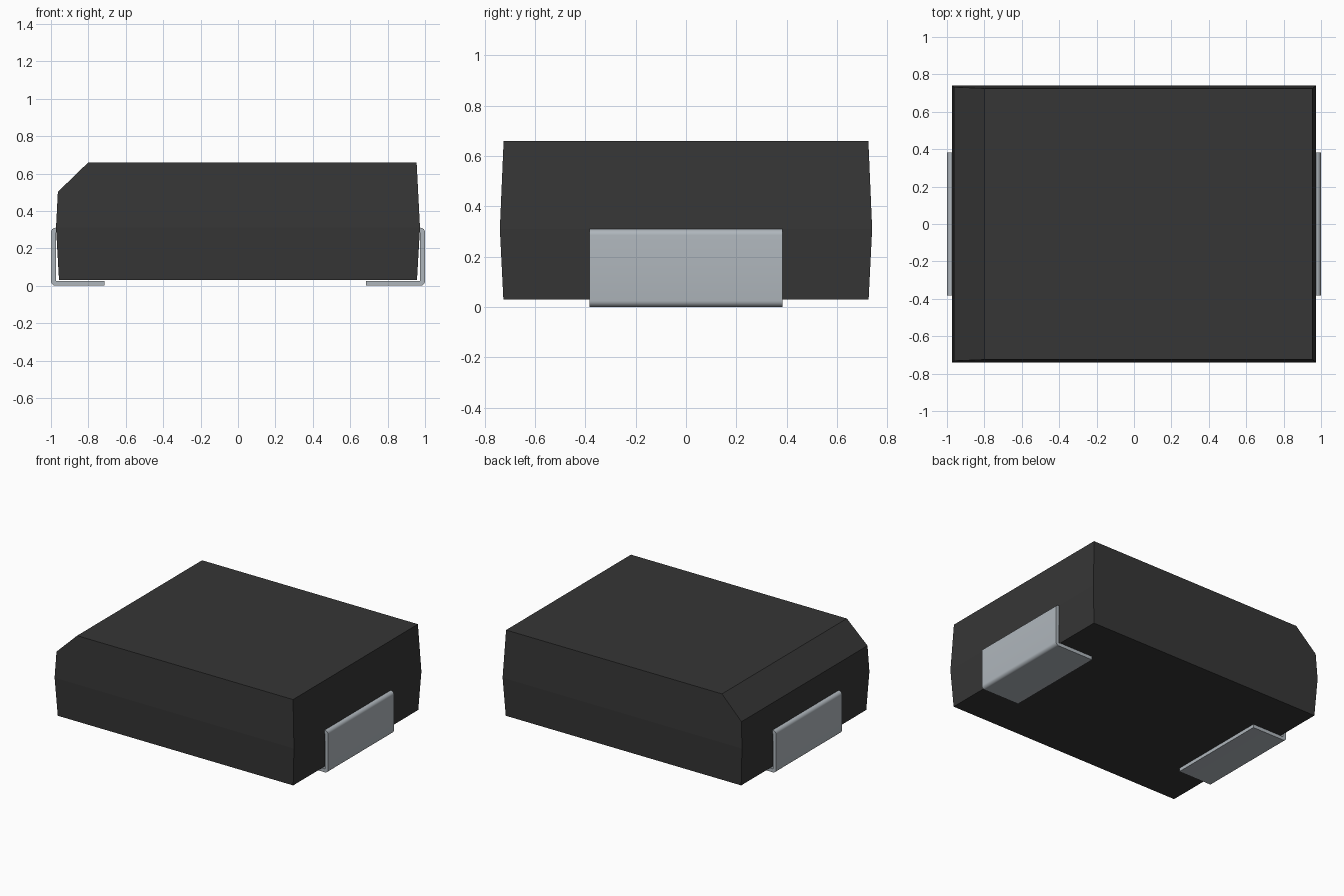
import bpy, bmesh, math
from mathutils import Vector

cube = bpy.data.objects.get("Cube")
if cube:
    bpy.data.objects.remove(cube, do_unlink=True)


def material(name, rgb, metallic=0.0):
    m = bpy.data.materials.new(name)
    m.use_nodes = True
    m.diffuse_color = (*rgb, 1)
    b = m.node_tree.nodes["Principled BSDF"]
    b.inputs["Base Color"].default_value = (*rgb, 1)
    b.inputs["Metallic"].default_value = metallic
    b.inputs["Roughness"].default_value = 0.6
    return m


def make_object(name, bm, mat):
    bmesh.ops.recalc_face_normals(bm, faces=bm.faces[:])
    me = bpy.data.meshes.new(name)
    bm.to_mesh(me)
    bm.free()
    me.materials.append(mat)
    ob = bpy.data.objects.new(name, me)
    bpy.context.collection.objects.link(ob)
    return ob


black = material("black plastic", (0.037, 0.037, 0.037))
silver = material("silver metal", (0.43, 0.47, 0.505))

# Body: three rectangular rings, widest at the parting line
bm = bmesh.new()
rings = []
for z, hx, hy in ((0.03, 0.957, 0.726), (0.31, 0.973, 0.74), (0.66, 0.955, 0.725)):
    rings.append([bm.verts.new((sx * hx, sy * hy, z))
                  for sx, sy in ((-1, -1), (1, -1), (1, 1), (-1, 1))])
for lo, hi in zip(rings, rings[1:]):
    for i in range(4):
        j = (i + 1) % 4
        bm.faces.new((lo[i], lo[j], hi[j], hi[i]))
bm.faces.new(rings[0][::-1])
bm.faces.new(rings[-1])

# Sloped cut along the top edge of the -x end
a, b = Vector((-0.965, 0, 0.50)), Vector((-0.80, 0, 0.66))
d = b - a
cut = bmesh.ops.bisect_plane(bm, geom=bm.verts[:] + bm.edges[:] + bm.faces[:],
                             plane_co=a, plane_no=(-d.z, 0, d.x), clear_outer=True)
bmesh.ops.holes_fill(bm, edges=[e for e in bm.edges if e.is_boundary], sides=0)
make_object("body", bm, black)


# Terminals: bent metal strips, profile in xz extruded along y
def arc(cx, cz, r, start, end, n=6):
    return [(cx + r * math.cos(math.radians(start + (end - start) * i / n)),
             cz + r * math.sin(math.radians(start + (end - start) * i / n)))
            for i in range(n + 1)]


def terminal(name, side, foot_x):
    t, r, top = 0.025, 0.025, 0.31
    profile = [(foot_x, t), (foot_x, 0.0)]
    profile += arc(1 - r, r, r, -90, 0)              # outer bottom bend
    profile += arc(1 - r, top - r, r, 0, 90)         # outer top bend
    profile += [(0.93, top), (0.93, top - t), (1 - t - 0.001, top - t - 0.001), (1 - t - 0.001, t)]
    bm = bmesh.new()
    face = bm.faces.new([bm.verts.new((side * x, -0.383, z)) for x, z in profile])
    ext = bmesh.ops.extrude_face_region(bm, geom=[face])
    bmesh.ops.translate(bm, vec=(0, 0.766, 0),
                        verts=[v for v in ext["geom"] if isinstance(v, bmesh.types.BMVert)])
    ob = make_object(name, bm, silver)
    bpy.ops.object.select_all(action='DESELECT')
    ob.select_set(True)
    bpy.context.view_layer.objects.active = ob
    bpy.ops.object.shade_smooth_by_angle(angle=math.radians(30))


terminal("left_terminal", 1, 0.685)
terminal("right_terminal", -1, 0.715)
